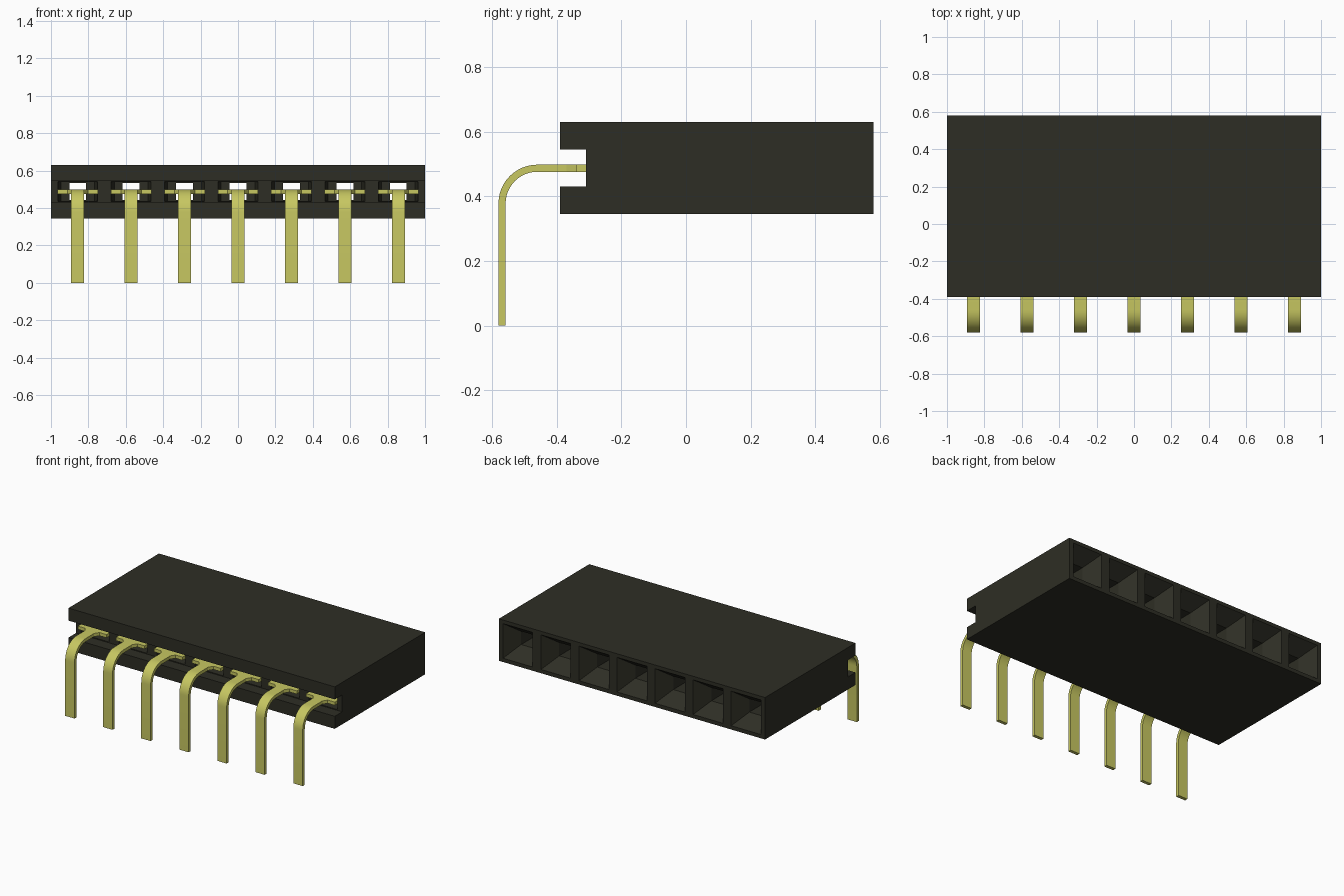
import bpy, bmesh, math
from mathutils import Vector

if "Cube" in bpy.data.objects:
    bpy.data.objects.remove(bpy.data.objects["Cube"], do_unlink=True)

COUNT, PITCH = 7, 2 / 7
MID_Z = 0.488            # height of the socket axis
PIN_LOW, PIN_HIGH = 0.476, 0.498


def material(name, color):
    m = bpy.data.materials.new(name)
    m.use_nodes = True
    m.diffuse_color = color
    bsdf = next(n for n in m.node_tree.nodes if n.type == "BSDF_PRINCIPLED")
    bsdf.inputs["Base Color"].default_value = color
    bsdf.inputs["Roughness"].default_value = 0.6
    return m


black = material("black plastic", (0.027, 0.027, 0.018, 1))
gold = material("gold metal", (0.57, 0.57, 0.12, 1))


def make_object(name, bm, mat):
    bmesh.ops.recalc_face_normals(bm, faces=bm.faces)
    mesh = bpy.data.meshes.new(name)
    bm.to_mesh(mesh)
    bm.free()
    obj = bpy.data.objects.new(name, mesh)
    bpy.context.collection.objects.link(obj)
    mesh.materials.append(mat)
    return obj


def extrude(bm, points, direction):
    """Add a prism: a flat outline swept along a direction."""
    face = bm.faces.new([bm.verts.new(p) for p in points])
    new = bmesh.ops.extrude_face_region(bm, geom=[face])["geom"]
    verts = [v for v in new if isinstance(v, bmesh.types.BMVert)]
    bmesh.ops.translate(bm, verts=verts, vec=Vector(direction))


def loft(bm, x, rings):
    """Add a closed rectangular tube along y from (y, half width, half height)."""
    previous = None
    for y, w, h in rings:
        ring = [bm.verts.new((x + sx * w, y, MID_Z + sz * h))
                for sx, sz in ((-1, -1), (1, -1), (1, 1), (-1, 1))]
        if previous is None:
            bm.faces.new(ring)
        else:
            for i in range(4):
                j = (i + 1) % 4
                bm.faces.new((previous[i], previous[j], ring[j], ring[i]))
        previous = ring
    bm.faces.new(previous)


columns = [(i - (COUNT - 1) / 2) * PITCH for i in range(COUNT)]

# Housing: block with a groove along its front
bm = bmesh.new()
profile = [(-0.39, 0.345), (0.58, 0.345), (0.58, 0.63), (-0.39, 0.63),
           (-0.39, 0.545), (-0.31, 0.545), (-0.31, 0.43), (-0.39, 0.43)]
extrude(bm, [(-1, y, z) for y, z in profile], (2, 0, 0))
housing = make_object("housing", bm, black)

# Sockets: front pocket, square channel and flared rear mouth
bm = bmesh.new()
for x in columns:
    loft(bm, x, [(-0.33, 0.11, 0.053), (-0.22, 0.09, 0.05), (-0.22, 0.045, 0.045),
                 (0.48, 0.045, 0.045), (0.6, 0.125, 0.132)])
cutter = make_object("socket_cutter", bm, black)
cutter.hide_render = True

cut = housing.modifiers.new("sockets", "BOOLEAN")
cut.operation = "DIFFERENCE"
cut.solver = "EXACT"
cut.object = cutter
bpy.context.view_layer.objects.active = housing
bpy.ops.object.modifier_apply(modifier=cut.name)
bpy.data.objects.remove(cutter, do_unlink=True)


# Pins: bent strip with a winged anchor in the pocket
def arc(radius, steps=12):
    return [(-0.46 - radius * math.sin(a), 0.378 + radius * math.cos(a))
            for a in (math.pi / 2 * i / steps for i in range(steps + 1))]


outer = [(-0.37, PIN_HIGH)] + arc(0.12) + [(-0.58, 0)]
inner = [(-0.37, PIN_LOW)] + arc(0.098) + [(-0.558, 0)]
strip = outer + inner[::-1]
half_anchor = [(0.035, -0.37), (0.055, -0.34), (0.108, -0.34), (0.108, -0.26)]
anchor = half_anchor + [(-x, y) for x, y in reversed(half_anchor)]

for number, x in enumerate(columns, 1):
    bm = bmesh.new()
    extrude(bm, [(x - 0.035, y, z) for y, z in strip], (0.07, 0, 0))
    extrude(bm, [(x + dx, y, PIN_LOW) for dx, y in anchor],
            (0, 0, PIN_HIGH - PIN_LOW))
    pin = make_object(f"pin_{number}", bm, gold)
    bpy.ops.object.select_all(action="DESELECT")
    pin.select_set(True)
    bpy.context.view_layer.objects.active = pin
    bpy.ops.object.shade_smooth_by_angle(angle=math.radians(30))
